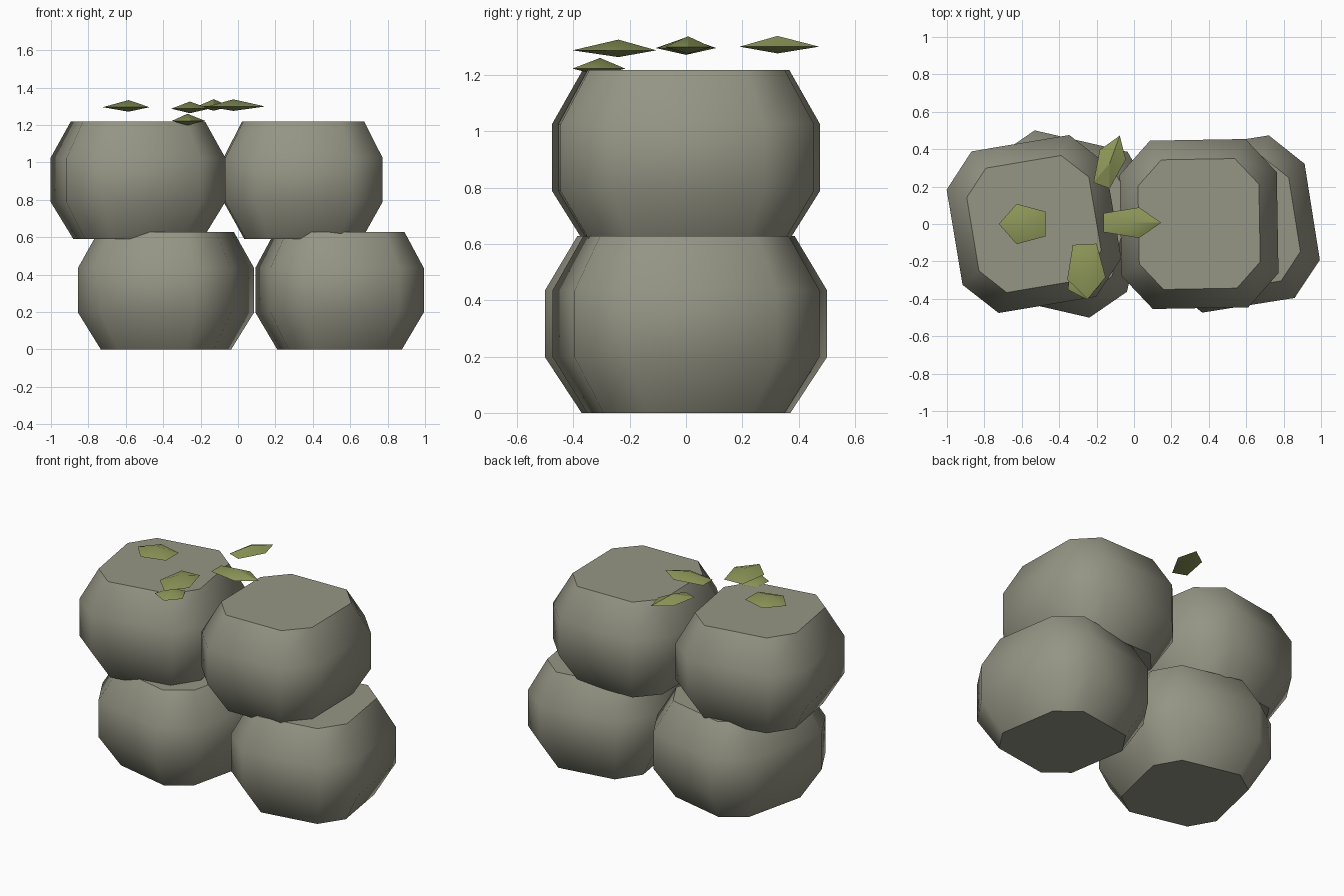
import bpy
import bmesh
from math import radians, cos, sin, pi, tau

if "Cube" in bpy.data.objects:
    bpy.data.objects.remove(bpy.data.objects["Cube"])


def make_material(name, rgb):
    mat = bpy.data.materials.new(name)
    mat.use_nodes = True
    mat.diffuse_color = (*rgb, 1)
    mat.node_tree.nodes["Principled BSDF"].inputs["Base Color"].default_value = (*rgb, 1)
    return mat


STONE = make_material("stone grey", (0.30, 0.30, 0.235))
LEAF = make_material("leaf green", (0.27, 0.31, 0.10))


def finish(bm, name, mat, location, turn, sharp):
    bmesh.ops.recalc_face_normals(bm, faces=bm.faces)
    mesh = bpy.data.meshes.new(name)
    bm.to_mesh(mesh)
    bm.free()
    mesh.materials.append(mat)
    obj = bpy.data.objects.new(name, mesh)
    obj.location = location
    obj.rotation_euler.z = radians(turn)
    bpy.context.collection.objects.link(obj)
    bpy.ops.object.select_all(action='DESELECT')
    obj.select_set(True)
    bpy.context.view_layer.objects.active = obj
    bpy.ops.object.shade_smooth_by_angle(angle=radians(sharp))


# Chamfered-square stone lofted through four rings, with flat caps
def stone(name, x, z, half_x, half_y, turn):
    bm = bmesh.new()
    a, b = half_x - 0.165, half_y - 0.18
    outline = [(half_x, -b), (half_x, b), (a, half_y), (-a, half_y),
               (-half_x, b), (-half_x, -b), (-a, -half_y), (a, -half_y)]
    rings = []
    for scale, height in ((0.74, 0), (1, 0.198), (1, 0.435), (0.77, 0.628)):
        rings.append([bm.verts.new((px * scale, py * scale, height)) for px, py in outline])
    for low, high in zip(rings, rings[1:]):
        for i in range(8):
            j = (i + 1) % 8
            bm.faces.new((low[i], low[j], high[j], high[i]))
    bm.faces.new(rings[0])
    bm.faces.new(rings[-1])
    finish(bm, name, STONE, (x, 0, z), turn, 50)


# Flat five-sided leaf, pointed above and below, with its tip along local x
def leaf(name, location, length, width, turn):
    bm = bmesh.new()
    rim = [bm.verts.new((length * cos(tau * i / 5), width * sin(tau * i / 5), 0))
           for i in range(5)]
    for height in (0.038, -0.024):
        point = bm.verts.new((0, 0, height))
        for i in range(5):
            bm.faces.new((rim[i], rim[(i + 1) % 5], point))
    finish(bm, name, LEAF, location, turn, 30)


# Two stacked rows of stones
stone("lower_right_stone", -0.385, 0, 0.42, 0.455, -13)
stone("lower_left_stone", 0.543, 0, 0.415, 0.44, 9)
stone("upper_right_stone", -0.535, 0.59, 0.43, 0.438, 9.5)
stone("upper_left_stone", 0.348, 0.59, 0.42, 0.45, 1)

# Leaves scattered over the top
leaf("right_leaf", (-0.585, 0, 1.295), 0.138, 0.113, 180)
leaf("middle_leaf", (-0.025, 0.007, 1.299), 0.17, 0.086, 0)
leaf("back_leaf", (-0.13, 0.325, 1.30), 0.157, 0.078, 70)
leaf("front_leaf", (-0.257, -0.24, 1.287), 0.163, 0.108, -87)
leaf("low_front_leaf", (-0.27, -0.305, 1.222), 0.1, 0.095, -80)
